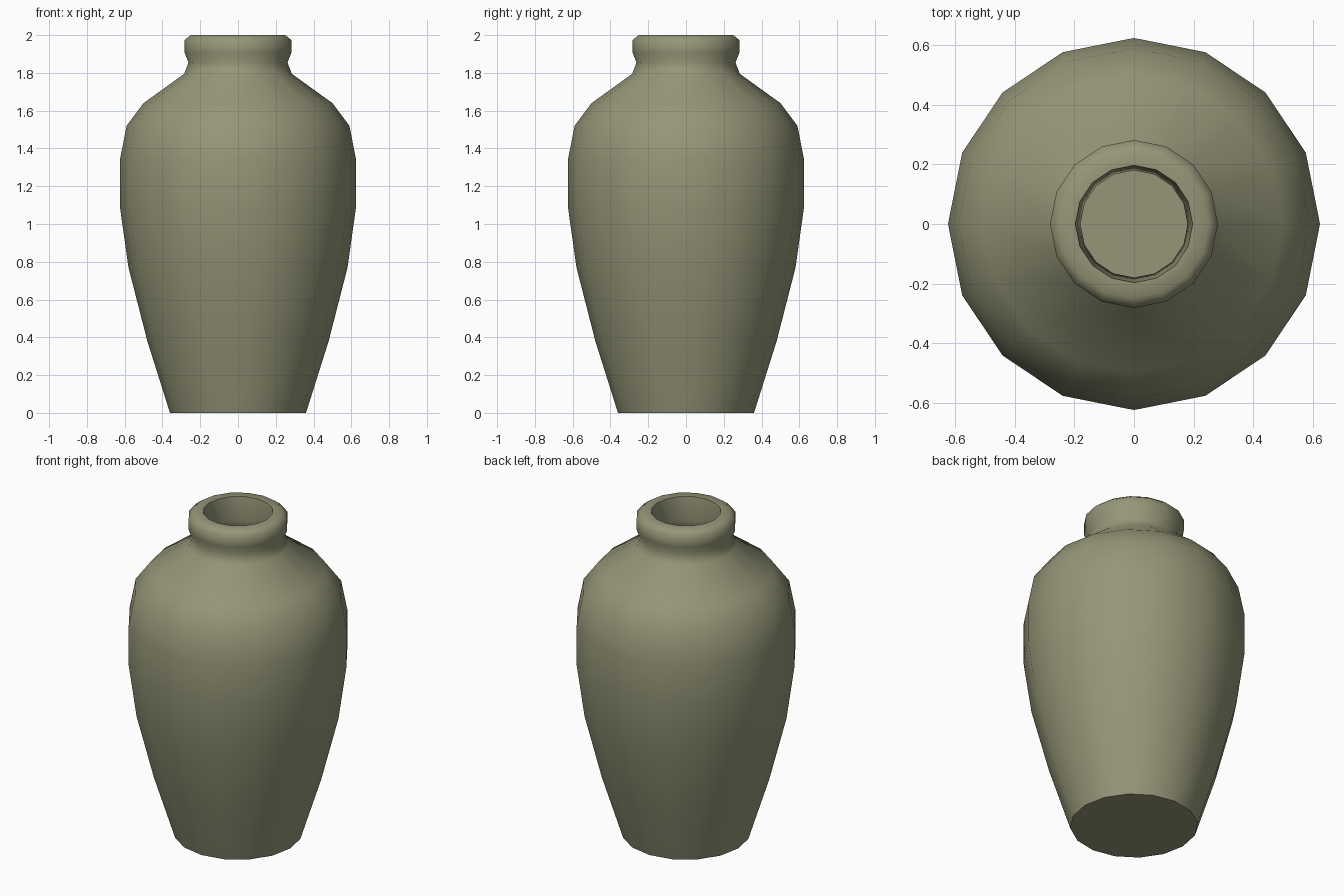
import bpy
import bmesh
import math

cube = bpy.data.objects.get("Cube")
if cube:
    bpy.data.objects.remove(cube, do_unlink=True)

SIDES = 16

# Olive clay material
clay = bpy.data.materials.new("olive clay")
clay.use_nodes = True
colour = (0.305, 0.305, 0.19, 1)
clay.diffuse_color = colour
bsdf = clay.node_tree.nodes["Principled BSDF"]
bsdf.inputs["Base Color"].default_value = colour
bsdf.inputs["Roughness"].default_value = 0.8

# Profile as (radius, height): outer wall, rolled lip, then inner wall and floor
outer = [(0, 0), (0.36, 0), (0.48, 0.38), (0.58, 0.77), (0.625, 1.09),
         (0.625, 1.34), (0.59, 1.52), (0.5, 1.64), (0.285, 1.795)]
lip = [(0.262, 1.855), (0.282, 1.905), (0.282, 1.975), (0.25, 2)]
inner = [(0.197, 2), (0.18, 1.86), (0.2, 1.78), (0.44, 1.6), (0.56, 1.3),
         (0.55, 1.08), (0.42, 0.4), (0.32, 0.06), (0, 0.06)]

# Turn the profile around the z axis
bm = bmesh.new()
points = [bm.verts.new((r, 0, z)) for r, z in outer + lip + inner]
edges = [bm.edges.new(pair) for pair in zip(points, points[1:])]
bmesh.ops.spin(bm, geom=points + edges, cent=(0, 0, 0), axis=(0, 0, 1),
               angle=math.tau, steps=SIDES, use_merge=False)
bmesh.ops.remove_doubles(bm, verts=bm.verts, dist=0.001)
bmesh.ops.recalc_face_normals(bm, faces=bm.faces)

mesh = bpy.data.meshes.new("vase")
bm.to_mesh(mesh)
bm.free()
mesh.materials.append(clay)
vase = bpy.data.objects.new("vase", mesh)
bpy.context.collection.objects.link(vase)

# Smooth walls with a sharp foot and mouth edge
bpy.ops.object.select_all(action="DESELECT")
vase.select_set(True)
bpy.context.view_layer.objects.active = vase
bpy.ops.object.shade_smooth_by_angle(angle=math.radians(60))
